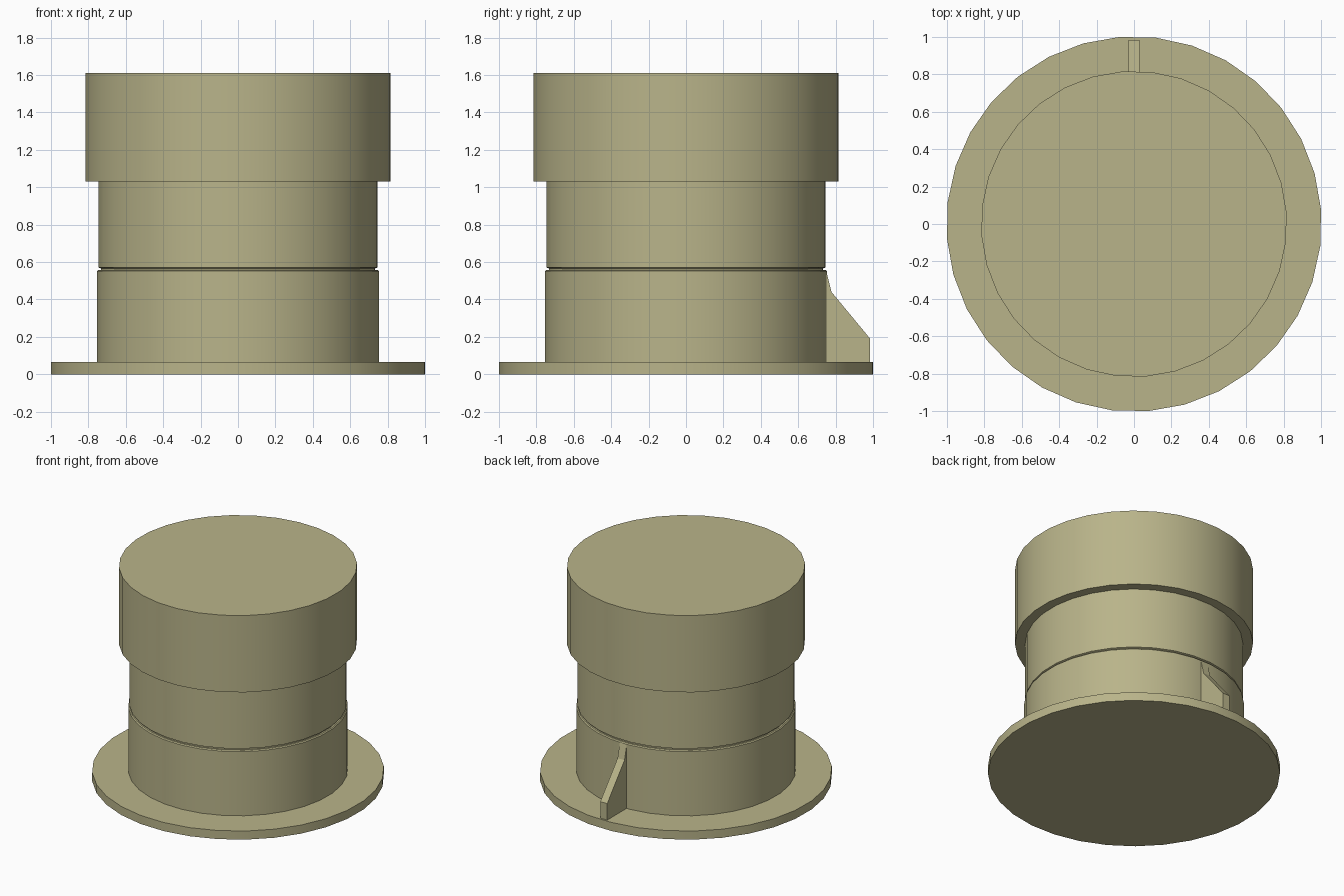
import bpy, bmesh, math

if "Cube" in bpy.data.objects:
    bpy.data.objects.remove(bpy.data.objects["Cube"])

SIDES = 32
TURN = math.radians(4.45)   # rotation of the facets

mat = bpy.data.materials.new("khaki")
mat.diffuse_color = (0.485, 0.456, 0.254, 1)
mat.use_nodes = True
mat.node_tree.nodes["Principled BSDF"].inputs["Base Color"].default_value = mat.diffuse_color


def finish(name, bm, smooth):
    bmesh.ops.recalc_face_normals(bm, faces=bm.faces)
    me = bpy.data.meshes.new(name)
    bm.to_mesh(me)
    bm.free()
    me.materials.append(mat)
    ob = bpy.data.objects.new(name, me)
    bpy.context.collection.objects.link(ob)
    if smooth:
        bpy.ops.object.select_all(action='DESELECT')
        ob.select_set(True)
        bpy.context.view_layer.objects.active = ob
        bpy.ops.object.shade_smooth_by_angle(angle=math.radians(25))
    return ob


def lathe(name, profile):
    """Closed turned solid from (radius, z) points, bottom to top."""
    bm = bmesh.new()
    rings = []
    for r, z in profile:
        rings.append([bm.verts.new((r * math.cos(TURN + math.tau * i / SIDES),
                                    r * math.sin(TURN + math.tau * i / SIDES), z))
                      for i in range(SIDES)])
    for a, b in zip(rings, rings[1:]):
        for i in range(SIDES):
            j = (i + 1) % SIDES
            bm.faces.new((a[i], a[j], b[j], b[i]))
    bm.faces.new(rings[0])
    bm.faces.new(rings[-1])
    return finish(name, bm, True)


# flange, stem with thin groove, and wide cap in one turned body
lathe("plug_body", [
    (1.003, 0), (1.003, 0.065),
    (0.755, 0.065), (0.755, 0.551), (0.748, 0.558),
    (0.736, 0.558), (0.736, 0.566), (0.748, 0.571),
    (0.748, 1.03), (0.818, 1.03), (0.818, 1.612)])

# rear stiffening fin
fin = [(0.70, 0.06), (0.985, 0.06), (0.985, 0.19), (0.778, 0.44), (0.75, 0.553), (0.70, 0.553)]
bm = bmesh.new()
face = bm.faces.new([bm.verts.new((-0.029, y, z)) for y, z in fin])
ext = bmesh.ops.extrude_face_region(bm, geom=[face])
for v in ext["geom"]:
    if isinstance(v, bmesh.types.BMVert):
        v.co.x = 0.029
finish("rear_fin", bm, False)
